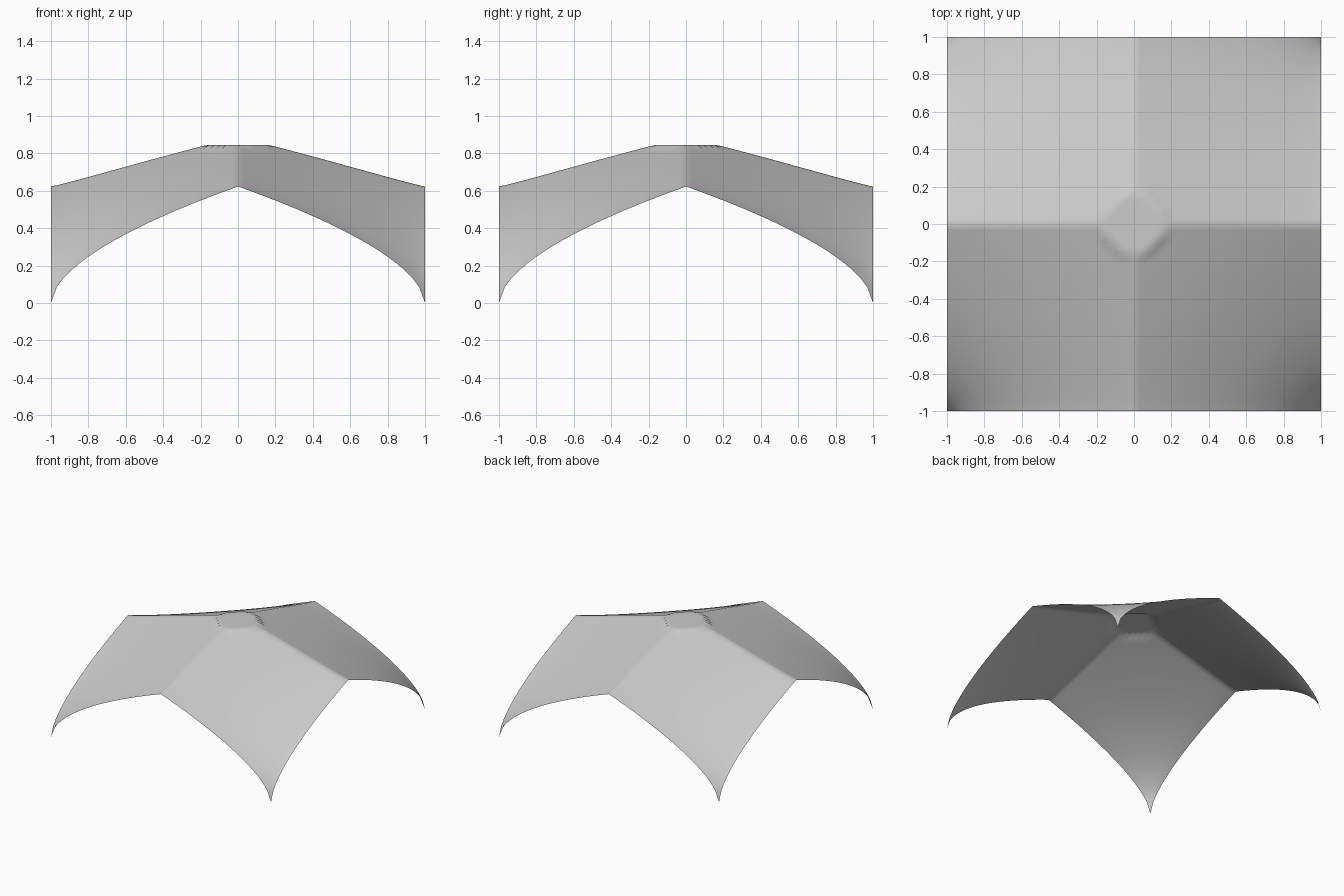
import bpy, bmesh, math

if "Cube" in bpy.data.objects:
    bpy.data.objects.remove(bpy.data.objects["Cube"])

N = 64            # grid cells per side
SPRING = 0.623    # height at the middle of each open edge
CAP_R, CAP_Z = 0.172, 0.845


def height(x, y):
    # flat round boss in the centre, four corner fans around it
    if math.hypot(x, y) < CAP_R:
        return CAP_Z
    u, v = 1 - abs(x), 1 - abs(y)
    return min(CAP_Z, SPRING * (max(u, 0) ** 1.12 + max(v, 0) ** 1.12) ** 0.512)


# vault shell: a grid lifted by the height rule
bm = bmesh.new()
bmesh.ops.create_grid(bm, x_segments=N, y_segments=N, size=1)
for vert in bm.verts:
    vert.co.z = height(vert.co.x, vert.co.y)
for f in bm.faces:
    f.smooth = True
mesh = bpy.data.meshes.new("vault_shell")
bm.to_mesh(mesh)
bm.free()
shell = bpy.data.objects.new("vault_shell", mesh)
bpy.context.collection.objects.link(shell)

mat = bpy.data.materials.new("light grey")
mat.diffuse_color = (0.6, 0.6, 0.6, 1)
mat.use_nodes = True
mat.node_tree.nodes["Principled BSDF"].inputs["Base Color"].default_value = mat.diffuse_color
mesh.materials.append(mat)
